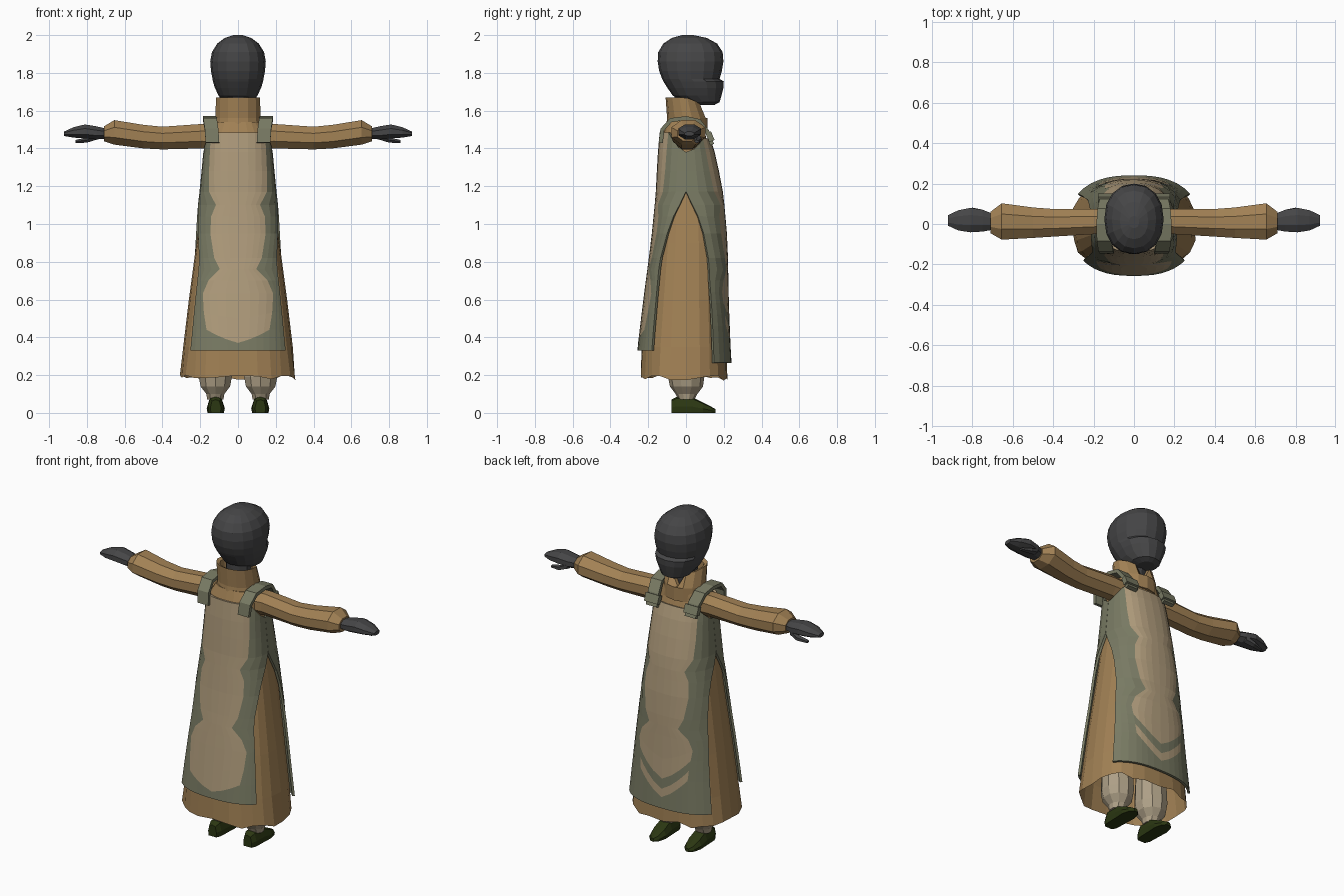
import bpy, bmesh, math, random
from mathutils import Vector

random.seed(4)
cube = bpy.data.objects.get("Cube")
if cube:
    bpy.data.objects.remove(cube, do_unlink=True)


def material(name, rgb):
    m = bpy.data.materials.new(name)
    m.use_nodes = True
    m.diffuse_color = (*rgb, 1)
    m.node_tree.nodes["Principled BSDF"].inputs["Base Color"].default_value = (*rgb, 1)
    return m


BROWN = material("robe_brown", (0.36, 0.22, 0.09))
TAN = material("apron_tan", (0.43, 0.33, 0.20))
GREEN = material("apron_green", (0.19, 0.195, 0.125))
DARK = material("dark_grey", (0.06, 0.06, 0.062))
LINEN = material("linen", (0.42, 0.35, 0.24))
SHOE = material("shoe_green", (0.024, 0.038, 0.006))


def finish(name, bm, mats):
    bmesh.ops.recalc_face_normals(bm, faces=bm.faces)
    me = bpy.data.meshes.new(name)
    bm.to_mesh(me)
    bm.free()
    for m in mats:
        me.materials.append(m)
    ob = bpy.data.objects.new(name, me)
    bpy.context.collection.objects.link(ob)
    return ob


def loft(name, rings, mat, start=True, end=True):
    """Skin a list of closed rings of points."""
    bm = bmesh.new()
    vs = [[bm.verts.new(p) for p in r] for r in rings]
    n = len(rings[0])
    for a, b in zip(vs, vs[1:]):
        for i in range(n):
            j = (i + 1) % n
            bm.faces.new((a[i], a[j], b[j], b[i]))
    if start:
        bm.faces.new(vs[0])
    if end:
        bm.faces.new(vs[-1])
    return finish(name, bm, [mat])


def lerp(table, z, k=1):
    """Read column k of a table sorted by its first column."""
    if z <= table[0][0]:
        return table[0][k]
    for a, b in zip(table, table[1:]):
        if z <= b[0]:
            return a[k] + (b[k] - a[k]) * (z - a[0]) / (b[0] - a[0])
    return table[-1][k]


def spow(v, p):
    return math.copysign(abs(v) ** p, v)


def oval(z, rx, back, front, n, p=1.0, cx=0):
    """Horizontal ring reaching from y=back to y=front."""
    cy, ry = (back + front) / 2, (front - back) / 2
    return [Vector((cx + rx * spow(math.sin(t), p), cy + ry * spow(math.cos(t), p), z))
            for t in (2 * math.pi * i / n for i in range(n))]


# Robe: half width, back and front by height
BODY = [(0.18, 0.31, -0.245, 0.225), (0.35, 0.29, -0.235, 0.215), (0.6, 0.26, -0.205, 0.205),
        (0.9, 0.22, -0.165, 0.2), (1.15, 0.185, -0.14, 0.178), (1.35, 0.165, -0.13, 0.14),
        (1.48, 0.155, -0.12, 0.1), (1.54, 0.12, -0.1, 0.1)]
P = 0.8


def body_point(z, t, grow=0.0):
    """Point on the robe at angle t, measured from +y."""
    rx, yb, yf = (lerp(BODY, z, k) for k in (1, 2, 3))
    c = spow(math.cos(t), P)
    y = (yf + grow) * c if c > 0 else (grow - yb) * c
    return Vector(((rx + grow) * spow(math.sin(t), P), y, z))


rings = []
for row in BODY:
    ring = [body_point(row[0], 2 * math.pi * i / 24) for i in range(24)]
    if row[0] < 0.3:
        for v in ring:
            v.z += random.uniform(-0.012, 0.022)
            v.xy *= random.uniform(0.97, 1.01)
    rings.append(ring)
loft("robe", rings, BROWN, start=False)


# Apron panels: the tan middle follows a scalloped border, the hem has V shaped rows
def panel(name, sign, rows, spread, border, is_tan):
    bm = bmesh.new()
    grid = []
    for z, vee in rows:
        ha = math.radians(lerp(spread, z))
        w = min(lerp(border, z) / (lerp(BODY, z) + 0.016), 0.95)
        tb = min(math.asin(w ** (1 / P)), 0.88 * ha)
        ts = [tb * i / 4 for i in range(5)] + [tb + (ha - tb) * i / 3 for i in (1, 2, 3)]
        ts = [-t for t in ts[:0:-1]] + ts
        line = []
        for t in ts:
            zz = z + vee * min(1, abs(t) / tb)
            if z > 1.4:   # armhole
                zz -= (z - 1.37) * max(0, (abs(t) - tb) / (ha - tb))
            a = t if sign > 0 else math.pi - t
            line.append(bm.verts.new(body_point(zz, a, 0.014)))
        grid.append(line)
    for r, (a, b) in enumerate(zip(grid, grid[1:])):
        for c in range(len(a) - 1):
            f = bm.faces.new((a[c], a[c + 1], b[c + 1], b[c]))
            f.material_index = 0 if 3 <= c <= 10 and is_tan(r) else 1
    ob = finish(name, bm, [TAN, GREEN])
    mod = ob.modifiers.new("thickness", "SOLIDIFY")
    mod.thickness, mod.offset = 0.014, 0


BORDER = [(0.33, 0.165), (0.45, 0.18), (0.64, 0.185), (0.7, 0.155), (0.76, 0.095), (0.82, 0.125),
          (0.95, 0.145), (1.04, 0.14), (1.1, 0.115), (1.17, 0.15), (1.3, 0.15), (1.48, 0.14)]
UPPER = [(z, 0) for z in (0.7, 0.76, 0.82, 0.95, 1.04, 1.1, 1.17, 1.28, 1.38)]
panel("apron_back", -1, [(0.33, 0), (0.37, 0.07), (0.5, 0.03), (0.63, 0)] + UPPER + [(1.485, 0)],
      [(0.33, 50), (0.8, 50), (1.0, 66), (1.15, 90)], BORDER, lambda r: r > 0)
panel("apron_front", 1, [(0.265, 0), (0.33, 0.13), (0.38, 0.14), (0.44, 0.14), (0.56, 0.08)]
      + UPPER + [(1.45, 0)],
      [(0.26, 57), (0.8, 62), (1.0, 72), (1.15, 90)], BORDER, lambda r: r == 1 or r > 2)

# Collar, leaning forward with a notch at the throat
collar = []
for z, rx, b, f in [(1.48, 0.13, -0.11, 0.115), (1.56, 0.122, -0.1, 0.115), (1.67, 0.12, -0.108, 0.08),
                    (1.66, 0.1, -0.088, 0.06), (1.55, 0.09, -0.08, 0.07)]:
    ring = oval(z, rx, b, f, 14)
    if z > 1.6:
        for v in ring:
            v.z -= max(0, v.y) * 0.4
        ring[0].z = 1.55
    collar.append(ring)
loft("collar", collar, BROWN)
loft("neck", [oval(1.5, 0.07, -0.06, 0.05, 10), oval(1.72, 0.075, -0.06, 0.08, 10)], DARK)

# Head with a protruding lower face
HEAD = [(1.63, 0.045, 0.05, 0.15), (1.645, 0.08, 0.0, 0.178), (1.68, 0.103, -0.07, 0.188),
        (1.72, 0.122, -0.098, 0.198), (1.755, 0.133, -0.12, 0.2), (1.768, 0.135, -0.126, 0.178),
        (1.81, 0.143, -0.142, 0.19), (1.86, 0.147, -0.15, 0.198), (1.91, 0.138, -0.147, 0.194),
        (1.955, 0.11, -0.12, 0.165), (1.985, 0.07, -0.075, 0.11), (2.0, 0.025, -0.02, 0.04)]
loft("head", [oval(*r, 16, 0.9) for r in HEAD], DARK)


def along_x(s, rows, n):
    """Rings across the arm: x, low z, high z, back y, front y."""
    return [[Vector((s * x, (b + f) / 2 + (f - b) / 2 * math.cos(t), (lo + hi) / 2 + (hi - lo) / 2 * math.sin(t)))
             for t in (2 * math.pi * (i + 0.5) / n for i in range(n))] for x, lo, hi, b, f in rows]


SLEEVE = [(0.1, 1.39, 1.53, -0.06, 0.08), (0.19, 1.395, 1.535, -0.055, 0.08), (0.4, 1.39, 1.52, -0.068, 0.08),
          (0.5, 1.395, 1.53, -0.075, 0.088), (0.655, 1.415, 1.555, -0.085, 0.11), (0.71, 1.435, 1.52, -0.05, 0.065)]
HAND = [(0.69, 1.45, 1.505, -0.03, 0.05), (0.75, 1.445, 1.52, -0.042, 0.075), (0.81, 1.45, 1.53, -0.046, 0.085),
        (0.87, 1.455, 1.515, -0.036, 0.072), (0.922, 1.465, 1.49, -0.01, 0.045)]
THUMB = [(0.75, 1.445, 1.485, 0.03, 0.075), (0.8, 1.43, 1.46, 0.045, 0.085), (0.86, 1.428, 1.445, 0.045, 0.07)]
LEG = [(0.07, 0.045, -0.04, 0.045), (0.1, 0.05, -0.055, 0.06), (0.14, 0.082, -0.085, 0.09),
       (0.19, 0.092, -0.095, 0.097), (0.3, 0.09, -0.09, 0.09), (0.5, 0.075, -0.08, 0.08)]
# Shoe: y, half width, height
SHOES = [(-0.078, 0.028, 0.07), (-0.05, 0.042, 0.085), (0.03, 0.045, 0.085), (0.09, 0.048, 0.055),
         (0.135, 0.035, 0.032), (0.157, 0.012, 0.02)]
# Strap centre line: x, y, z
STRAP = [(0.135, -0.134, 1.43), (0.14, -0.125, 1.5), (0.148, -0.08, 1.55), (0.15, 0.0, 1.56),
         (0.145, 0.07, 1.545), (0.135, 0.112, 1.49), (0.13, 0.138, 1.42)]

for s, side in ((1, "left"), (-1, "right")):
    loft(side + "_sleeve", along_x(s, SLEEVE, 8), BROWN)
    loft(side + "_hand", along_x(s, HAND, 8), DARK)
    loft(side + "_thumb", along_x(s, THUMB, 5), DARK)
    loft(side + "_trouser_leg", [oval(*r, 10, 1, s * 0.12) for r in LEG], LINEN)
    loft(side + "_shoe", [[Vector((s * 0.118 + x * w, y, z * h)) for x, z in
                           ((-0.9, 0), (0.9, 0), (1, 0.4), (0.7, 0.9), (0, 1), (-0.7, 0.9), (-1, 0.4))]
                          for y, w, h in SHOES], SHOE)
    # Shoulder strap swept over the sleeve, with a square buckle in front
    rings = []
    for i, p in enumerate(STRAP):
        a, b = Vector(STRAP[max(i - 1, 0)]), Vector(STRAP[min(i + 1, len(STRAP) - 1)])
        out = Vector((1, 0, 0)).cross(b - a).normalized() * 0.011
        c = Vector((s * p[0], p[1], p[2]))
        wide = Vector((0.036, 0, 0))
        rings.append([c + wide + out, c - wide + out, c - wide - out, c + wide - out])
    loft(side + "_strap", rings, GREEN)
    bm = bmesh.new()
    bmesh.ops.create_cube(bm, size=1)
    bmesh.ops.scale(bm, vec=(0.09, 0.03, 0.05), verts=bm.verts)
    buckle = finish(side + "_buckle", bm, [GREEN])
    buckle.location = (s * 0.132, 0.128, 1.462)
    buckle.rotation_euler.x = math.radians(22)
